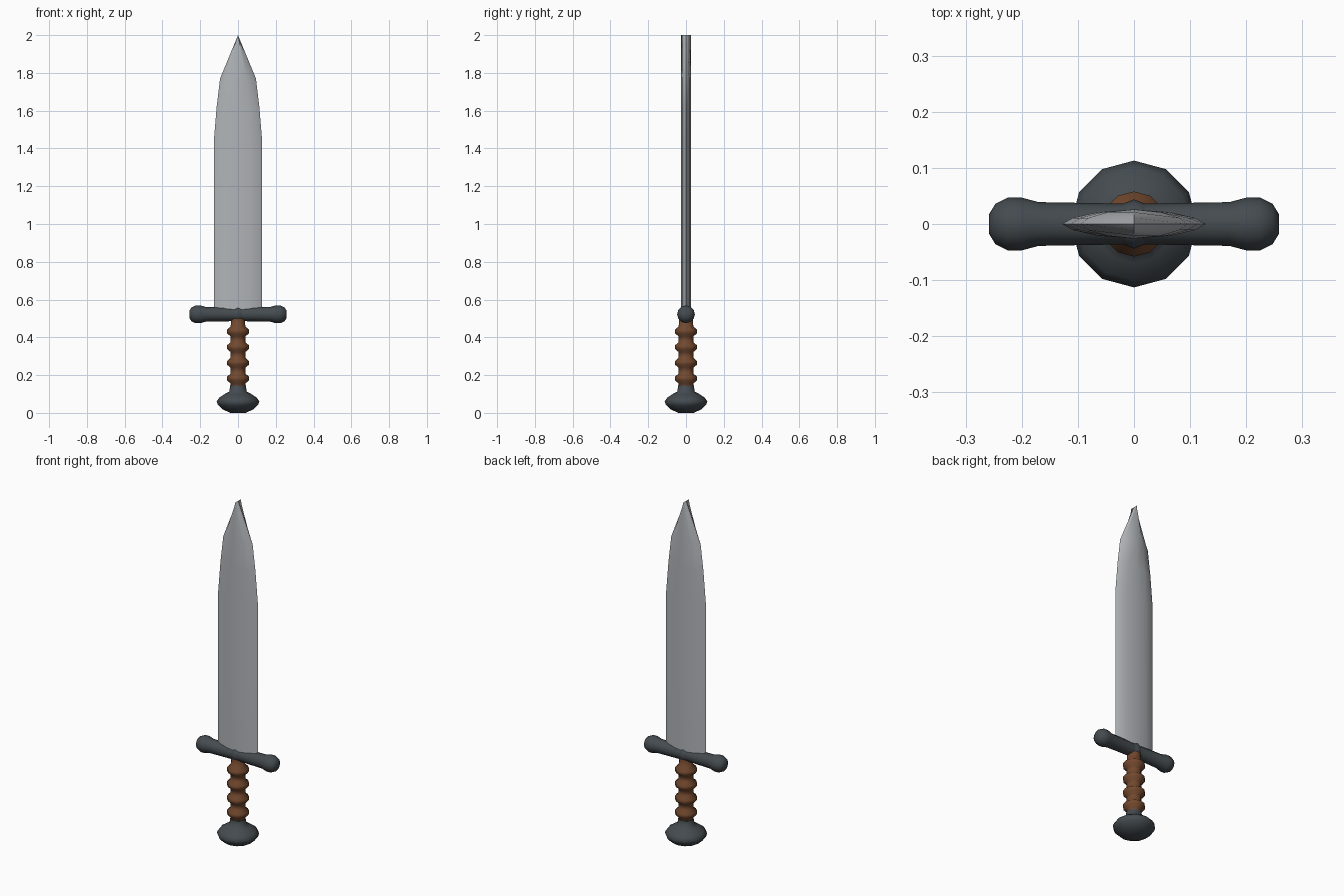
import bpy
import bmesh
from math import cos, sin, pi, radians
from mathutils import Matrix

cube = bpy.data.objects.get("Cube")
if cube:
    bpy.data.objects.remove(cube)


def material(name, rgb):
    mat = bpy.data.materials.new(name)
    mat.use_nodes = True
    color = (*rgb, 1)
    mat.diffuse_color = color
    mat.node_tree.nodes["Principled BSDF"].inputs["Base Color"].default_value = color
    return mat


STEEL = material("pale_steel", (0.44, 0.46, 0.48))
IRON = material("dark_iron", (0.058, 0.07, 0.079))
WOOD = material("brown_wood", (0.17, 0.065, 0.027))


def loft(name, rings, mat, angle, turn=None):
    """Skin a list of point rings and cap both ends."""
    bm = bmesh.new()
    loops = [[bm.verts.new(p) for p in ring] for ring in rings]
    n = len(loops[0])
    for low, high in zip(loops, loops[1:]):
        for i in range(n):
            j = (i + 1) % n
            bm.faces.new((low[i], low[j], high[j], high[i]))
    bm.faces.new(loops[0][::-1])
    bm.faces.new(loops[-1])
    bmesh.ops.remove_doubles(bm, verts=bm.verts, dist=0.0005)
    if turn:
        bm.transform(turn)
    bmesh.ops.recalc_face_normals(bm, faces=bm.faces)
    mesh = bpy.data.meshes.new(name)
    bm.to_mesh(mesh)
    bm.free()
    mesh.materials.append(mat)
    obj = bpy.data.objects.new(name, mesh)
    bpy.context.collection.objects.link(obj)
    bpy.ops.object.select_all(action="DESELECT")
    obj.select_set(True)
    bpy.context.view_layer.objects.active = obj
    bpy.ops.object.shade_smooth_by_angle(angle=radians(angle))
    return obj


def lathe(name, profile, mat, sides=12, angle=60, turn=None):
    rings = [[(r * cos(2 * pi * i / sides), r * sin(2 * pi * i / sides), z)
              for i in range(sides)] for r, z in profile]
    return loft(name, rings, mat, angle, turn)


# Blade: lens section whose ridge keeps its thickness up to the tip
half = [(1, 0), (0.85, 0.011), (0.5, 0.021), (0, 0.026), (-0.5, 0.021), (-0.85, 0.011)]
section = half + [(-x, -y) for x, y in half]
outline = [(0.128, 0.53), (0.128, 1.44), (0.113, 1.62), (0.095, 1.77)]
rings = [[(w * x, y, z) for x, y in section] for w, z in outline]
rings.append([(0, y, 2.0) for x, y in section])
loft("blade", rings, STEEL, 30)

# Crossguard: bar swelling into a knob at each end
side = [(0.036, 0), (0.039, 0.17), (0.047, 0.2), (0.047, 0.225),
        (0.036, 0.247), (0.018, 0.258)]
bar = [(r, -x) for r, x in side[:0:-1]] + side
lathe("crossguard", bar, IRON, turn=Matrix.Translation((0, 0, 0.522)) @ Matrix.Rotation(pi / 2, 4, "Y"))

# Raised rib in the middle of the guard
lathe("guard_rib", [(0.036, -0.02), (0.044, 0), (0.036, 0.02)], IRON,
      turn=Matrix.Translation((0, 0, 0.522)) @ Matrix.Rotation(pi / 2, 4, "Y"))

# Grip: round handle with four turned rings
grip = [(0.038, 0.13)]
for i in range(4):
    z = 0.182 + i * 0.083
    grip += [(0.039, z - 0.026), (0.058, z - 0.01), (0.058, z + 0.01), (0.039, z + 0.026)]
grip += [(0.036, 0.5)]
lathe("grip", grip, WOOD, angle=50)

# Pommel: flattened knob with a short neck
lathe("pommel", [(0.04, 0.0), (0.08, 0.018), (0.106, 0.042), (0.113, 0.06), (0.1, 0.08),
                 (0.07, 0.1), (0.046, 0.113), (0.041, 0.145)], IRON)
